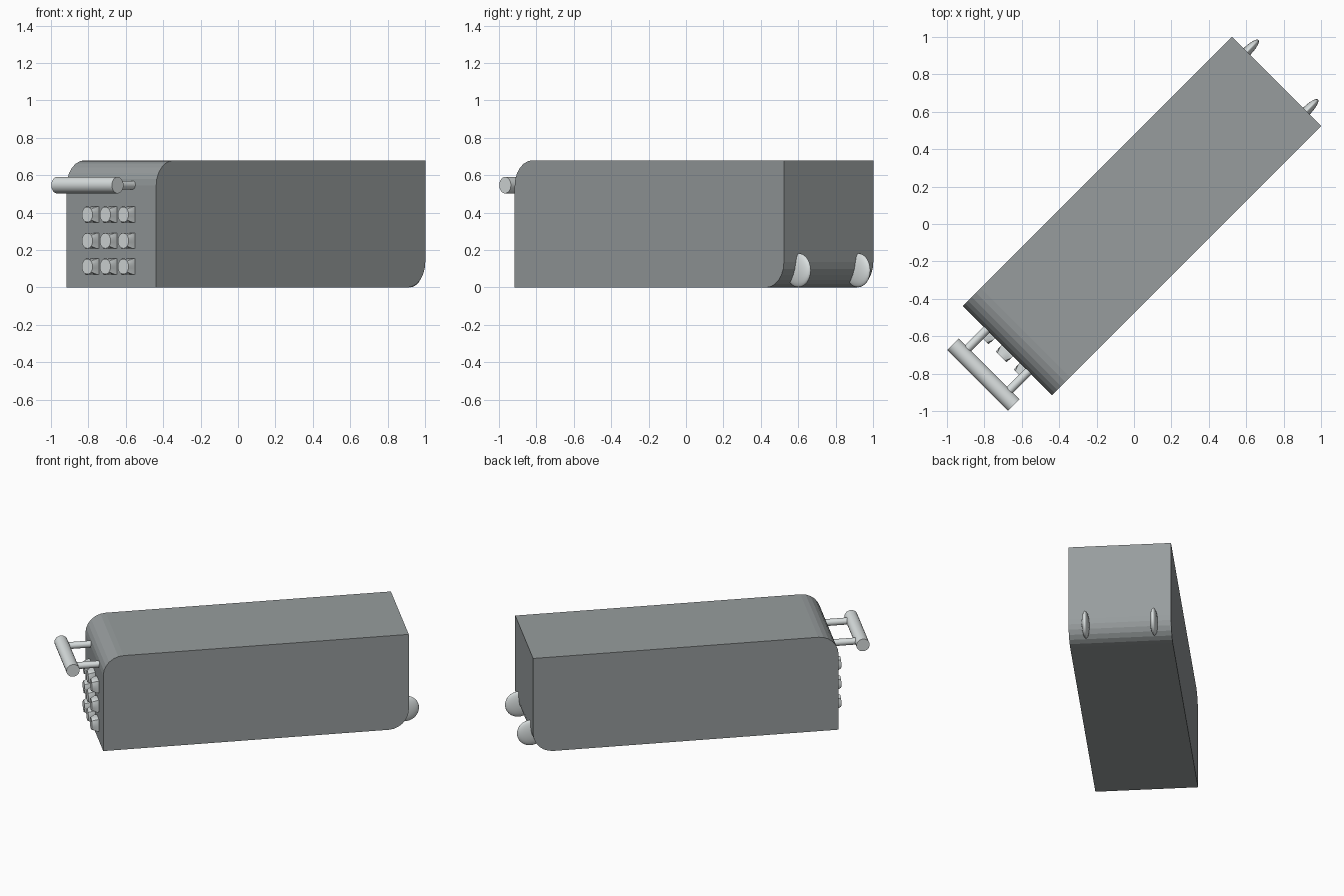
import bpy, bmesh, math
from mathutils import Matrix, Vector

if "Cube" in bpy.data.objects:
    bpy.data.objects.remove(bpy.data.objects["Cube"])

# Everything is laid out along local X, then turned 45 degrees about Z
TURN = Matrix.Rotation(math.radians(45), 4, 'Z')
FRONT, BACK, HALF, TOP, R = -0.957, 1.078, 0.338, 0.68, 0.135


def material(name, color):
    mat = bpy.data.materials.new(name)
    mat.diffuse_color = (*color, 1)
    mat.use_nodes = True
    mat.node_tree.nodes["Principled BSDF"].inputs["Base Color"].default_value = mat.diffuse_color
    return mat


CASE = material("dark_case", (0.31, 0.335, 0.34))
TRIM = material("light_trim", (0.70, 0.74, 0.74))


def finish(bm, name, mat, smooth=None):
    bmesh.ops.recalc_face_normals(bm, faces=bm.faces)
    bm.transform(TURN)
    mesh = bpy.data.meshes.new(name)
    bm.to_mesh(mesh)
    bm.free()
    mesh.materials.append(mat)
    obj = bpy.data.objects.new(name, mesh)
    bpy.context.collection.objects.link(obj)
    if smooth:
        bpy.context.view_layer.objects.active = obj
        bpy.ops.object.select_all(action='DESELECT')
        obj.select_set(True)
        bpy.ops.object.shade_smooth_by_angle(angle=math.radians(smooth))


def rod(name, center, axis, length, radius, sides):
    bm = bmesh.new()
    rot = Vector((0, 0, 1)).rotation_difference(Vector(axis)).to_matrix().to_4x4()
    bmesh.ops.create_cone(bm, cap_ends=True, segments=sides, radius1=radius,
                          radius2=radius, depth=length,
                          matrix=Matrix.Translation(center) @ rot)
    finish(bm, name, TRIM, 30)


def arc(cx, cz, start, steps=6):
    angles = [math.radians(start + 90 * i / steps) for i in range(steps + 1)]
    return [(cx + R * math.cos(a), cz + R * math.sin(a)) for a in angles]


# Case body: side profile with rounded front-top and back-bottom edges
profile = ([(FRONT, 0)] + arc(BACK - R, R, 270) + [(BACK, TOP)]
           + arc(FRONT + R, TOP - R, 90))
bm = bmesh.new()
face = bm.faces.new([bm.verts.new((x, -HALF, z)) for x, z in profile])
ext = bmesh.ops.extrude_face_region(bm, geom=[face], use_keep_orig=True)
bmesh.ops.translate(bm, vec=(0, 2 * HALF, 0),
                    verts=[g for g in ext['geom'] if isinstance(g, bmesh.types.BMVert)])
finish(bm, "case_body", CASE)

# Pull handle: grip bar and two posts
rod("handle_grip", (-1.139, 0, 0.547), (0, 1, 0), 0.458, 0.044, 24)
for side in (-1, 1):
    rod("handle_post", (-1.03, side * 0.158, 0.547), (1, 0, 0), 0.21, 0.023, 16)


# Keypad button: square base blending into a round face
def button(y, z, sides=24):
    bm = bmesh.new()
    rings = []
    for x, square in ((FRONT + 0.005, True), (-0.972, True), (-1.004, False)):
        ring = []
        for i in range(sides):
            a = 2 * math.pi * i / sides
            c, s = math.cos(a), math.sin(a)
            r = 0.042 / max(abs(c), abs(s)) if square else 0.041
            ring.append(bm.verts.new((x, y + r * c, z + r * s)))
        rings.append(ring)
    for lo, hi in zip(rings, rings[1:]):
        for i in range(sides):
            j = (i + 1) % sides
            bm.faces.new((lo[i], lo[j], hi[j], hi[i]))
    bm.faces.new(rings[0])
    bm.faces.new(rings[-1])
    finish(bm, "keypad_button", TRIM, 30)


for z in (0.39, 0.25, 0.112):
    for y in (-0.136, 0, 0.136):
        button(y, z)

# Rear wheels: flattened spheres half sunk into the lower back edge
for side in (-1, 1):
    bm = bmesh.new()
    bmesh.ops.create_uvsphere(bm, u_segments=32, v_segments=16, radius=1,
                              matrix=Matrix.Translation((1.075, side * 0.225, 0.092))
                              @ Matrix.Diagonal((0.091, 0.025, 0.091, 1)))
    finish(bm, "rear_wheel", TRIM, 60)
